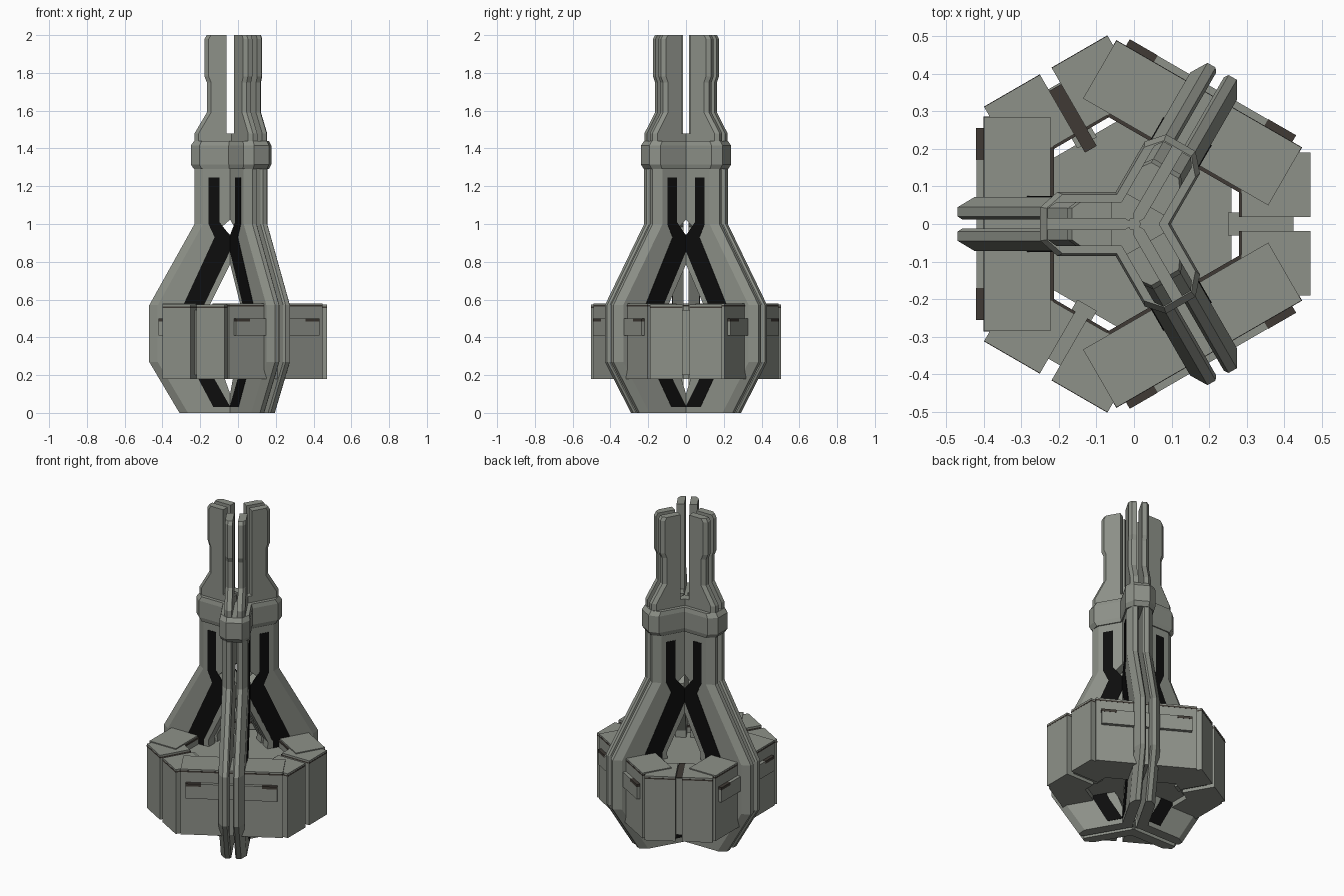
import bpy, bmesh, math
from mathutils import Matrix

if "Cube" in bpy.data.objects:
    bpy.data.objects.remove(bpy.data.objects["Cube"])


def material(name, rgb):
    m = bpy.data.materials.new(name)
    m.diffuse_color = (*rgb, 1)
    m.use_nodes = True
    m.node_tree.nodes["Principled BSDF"].inputs["Base Color"].default_value = m.diffuse_color
    return m


GREY = material("weathered_grey", (0.27, 0.285, 0.25))
BLACK = material("black_inlay", (0.004, 0.004, 0.004))
RUST = material("dark_rust", (0.05, 0.042, 0.035))


def finish(name, bm, mat, angle):
    bmesh.ops.recalc_face_normals(bm, faces=bm.faces)
    bm.transform(Matrix.Rotation(math.radians(angle), 4, 'Z'))
    me = bpy.data.meshes.new(name)
    bm.to_mesh(me)
    bm.free()
    me.materials.append(mat)
    ob = bpy.data.objects.new(name, me)
    bpy.context.collection.objects.link(ob)
    return ob


def box(name, x, y, z, mat, angle):
    bm = bmesh.new()
    bmesh.ops.create_cube(bm, size=1)
    for v in bm.verts:
        v.co = [r[0] if c < 0 else r[1] for c, r in zip(v.co, (x, y, z))]
    return finish(name, bm, mat, angle)


def loft(name, loops, mat, angle):
    """Skin between point loops of equal length, closed at both ends."""
    bm = bmesh.new()
    rows = [[bm.verts.new(p) for p in lp] for lp in loops]
    for a, b in zip(rows, rows[1:]):
        for i in range(len(a)):
            j = (i + 1) % len(a)
            bm.faces.new((a[i], a[j], b[j], b[i]))
    bm.faces.new(rows[0])
    bm.faces.new(rows[-1])
    return finish(name, bm, mat, angle)


def plate(name, outer, inner, layers, side, mat, angle):
    """Upright (radius, height) profile; layers = (offset, outer edge inset)."""
    loops = []
    for off, inset in layers:
        pts = [(r - inset, z) for r, z in outer] + inner
        loops.append([(r, side * off, z) for r, z in pts])
    return loft(name, loops, mat, angle)


# Profiles as (radius, height)
body_outer = [(0.31, 0), (0.47, 0.27), (0.47, 0.57), (0.23, 1.0), (0.23, 1.44)]
body_inner = [(0, 1.44), (0, 1.06), (0.085, 0.985), (0.02, 0.92), (0.02, 0.83),
              (0.15, 0.57), (0.13, 0.28), (0.07, 0.18), (0.03, 0.07), (0, 0.05), (0, 0)]
post_outer = [(0.23, 1.43), (0.23, 1.48), (0.165, 1.59), (0.165, 1.75),
              (0.177, 1.78), (0.177, 1.98), (0.165, 2.0)]
post_inner = [(0.06, 2.0), (0.06, 1.48), (0, 1.48), (0, 1.43)]
inlay_outer = [(0.13, 0.03), (0.21, 0.18), (0.30, 0.35), (0.29, 0.57),
               (0.124, 0.93), (0.156, 1.0), (0.156, 1.245)]
inlay_inner = [(0.098, 1.245), (0.098, 1.01), (0.036, 0.93), (0.036, 0.87),
               (0.18, 0.57), (0.18, 0.35), (0.125, 0.18), (0.04, 0.03)]

# Three twin-plate fins
for fin in (60, 180, 300):
    for s in (-1, 1):
        plate("fin_body", body_outer, body_inner,
              [(0.012, 0.012), (0.02, 0), (0.045, 0), (0.072, 0.045)], s, GREY, fin)
        plate("fin_post", post_outer, post_inner,
              [(0.015, 0), (0.042, 0), (0.058, 0.022)], s, GREY, fin)
        plate("fin_inlay", inlay_outer, inlay_inner,
              [(0.068, 0), (0.0745, 0)], s, BLACK, fin)

    # Collar wrapped around the neck of the fin
    plan = [(0, -0.085), (0.205, -0.085), (0.25, -0.045),
            (0.25, 0.045), (0.205, 0.085), (0, 0.085)]
    loft("neck_collar", [[(x * k, y * k, z) for x, y in plan] for k, z in
                         ((0.93, 1.29), (1, 1.315), (1, 1.415), (0.93, 1.44))], GREY, fin)

    # Wide case straddling the fin, with rust seam, lid and raised band
    box("fin_case", (0.215, 0.4), (-0.285, 0.285), (0.18, 0.562), GREY, fin)
    box("fin_case_seam", (0.213, 0.401), (-0.286, 0.286), (0.562, 0.571), RUST, fin)
    box("fin_case_lid", (0.222, 0.4), (-0.285, 0.285), (0.571, 0.58), GREY, fin)
    box("fin_case_band", (0.38, 0.42), (-0.255, 0.255), (0.41, 0.50), GREY, fin)
    for s in (-1, 1):
        box("band_rust", (0.4, 0.421), sorted((s * 0.17, s * 0.256)), (0.485, 0.501), RUST, fin)

# Paired cases between the fins
for gap in (0, 120, 240):
    for s in (-1, 1):
        y = sorted((s * 0.018, s * 0.19))
        box("corner_case", (0.28, 0.47), y, (0.18, 0.556), GREY, gap)
        box("corner_case_seam", (0.28, 0.471), y, (0.556, 0.564), RUST, gap)
        box("corner_case_lid", (0.287, 0.47), y, (0.564, 0.574), GREY, gap)
    box("case_connector", (0.25, 0.425), (-0.03, 0.03), (0.2, 0.545), GREY, gap)

# Rust stain on one connector
box("rust_stain", (0.23, 0.42), (-0.018, 0.018), (0.545, 0.549), RUST, 120)

# Six-sided core closing the middle of the ring
bm = bmesh.new()
bmesh.ops.create_cone(bm, cap_ends=True, segments=6, radius1=0.3, radius2=0.3, depth=0.32,
                      matrix=Matrix.Translation((0, 0, 0.37)))
finish("ring_core", bm, GREY, 0)
